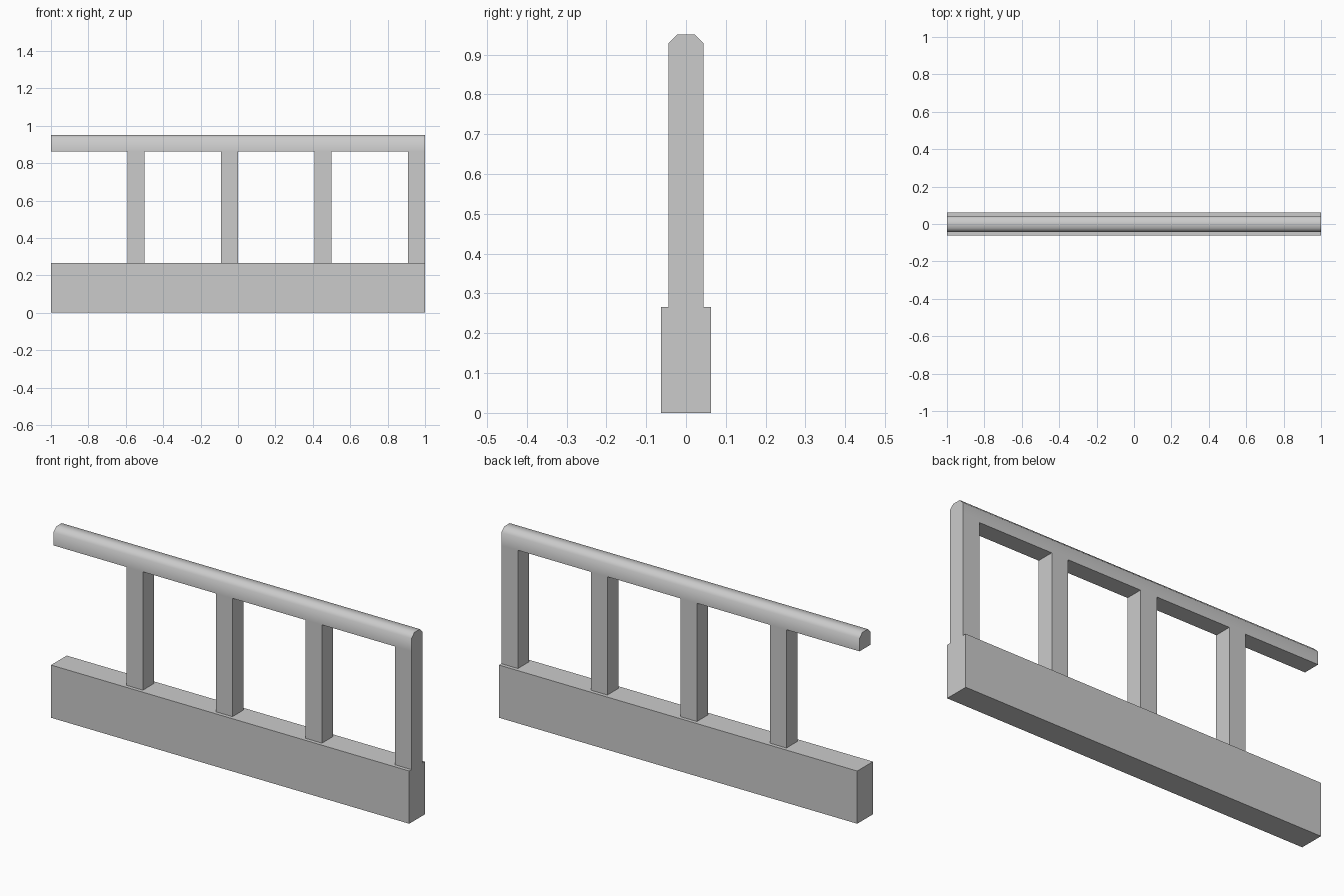
import bpy, math

if "Cube" in bpy.data.objects:
    bpy.data.objects.remove(bpy.data.objects["Cube"])

BASE_TOP, RAIL_BOTTOM, RAIL_TOP = 0.266, 0.863, 0.95
HALF = 0.044            # half depth of posts and rail
POST_W = 0.092


def box(name, x0, x1, half_y, z0, z1):
    bpy.ops.mesh.primitive_cube_add(size=1, location=((x0 + x1) / 2, 0, (z0 + z1) / 2))
    ob = bpy.context.object
    ob.name = name
    ob.scale = (x1 - x0, 2 * half_y, z1 - z0)
    bpy.ops.object.transform_apply(location=False, rotation=False, scale=True)
    return ob


# Solid plinth along the bottom
box("base_wall", -1, 1, 0.0625, 0, BASE_TOP)

# Square posts, each closing the right end of a half-unit bay
for i in range(4):
    right = -0.5 + 0.5 * i
    box(f"post_{i + 1}", right - POST_W, right, HALF, BASE_TOP, RAIL_BOTTOM)

# Handrail: profile with chamfered top edges, swept along x
c = 0.022
profile = [(-HALF, RAIL_BOTTOM), (HALF, RAIL_BOTTOM), (HALF, RAIL_TOP - c),
           (HALF - c, RAIL_TOP), (c - HALF, RAIL_TOP), (-HALF, RAIL_TOP - c)]
n = len(profile)
verts = [(x, y, z) for x in (-1, 1) for y, z in profile]
faces = [(i, i + n, (i + 1) % n + n, (i + 1) % n) for i in range(n)]
faces += [tuple(range(n)), tuple(reversed(range(n, 2 * n)))]
mesh = bpy.data.meshes.new("handrail")
mesh.from_pydata(verts, [], faces)
rail = bpy.data.objects.new("handrail", mesh)
bpy.context.collection.objects.link(rail)

# Consistent outward normals, smooth rounded top with sharp ends
bpy.ops.object.select_all(action='DESELECT')
rail.select_set(True)
bpy.context.view_layer.objects.active = rail
bpy.ops.object.mode_set(mode='EDIT')
bpy.ops.mesh.select_all(action='SELECT')
bpy.ops.mesh.normals_make_consistent(inside=False)
bpy.ops.object.mode_set(mode='OBJECT')
bpy.ops.object.shade_smooth_by_angle(angle=math.radians(60))
